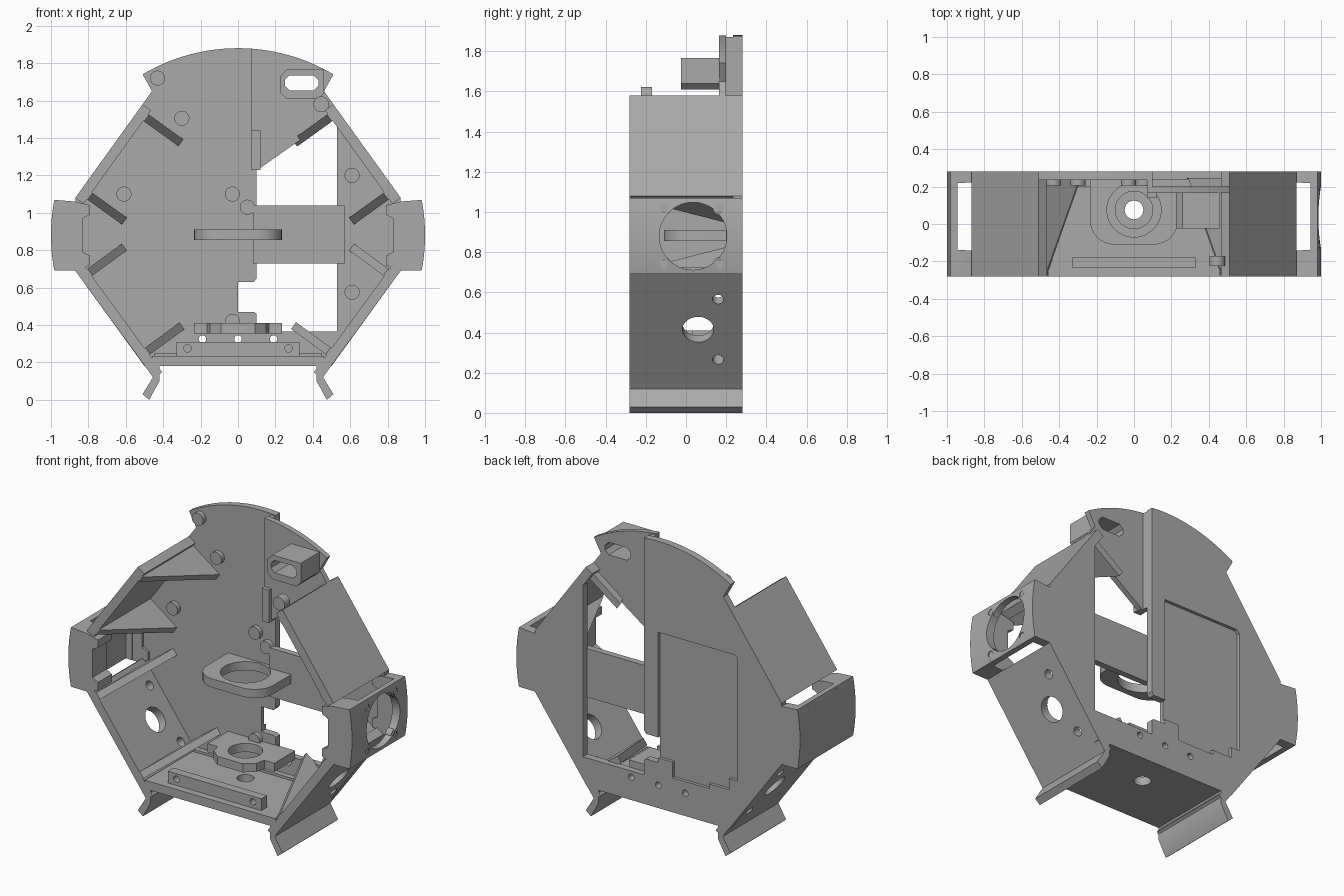
import bpy, bmesh, math
from mathutils import Vector

if "Cube" in bpy.data.objects:
    bpy.data.objects.remove(bpy.data.objects["Cube"])

grey = bpy.data.materials.new("plain grey")
grey.use_nodes = True
grey.diffuse_color = (0.4, 0.4, 0.4, 1)
grey.node_tree.nodes["Principled BSDF"].inputs["Base Color"].default_value = (0.4, 0.4, 0.4, 1)

FRONT, BACK, PLATE = -0.28, 0.28, 0.235   # depth limits and front of the back plate
MID = 0.88                                # height of the ring centres


def finish(name, bm):
    bmesh.ops.recalc_face_normals(bm, faces=bm.faces)
    me = bpy.data.meshes.new(name)
    bm.to_mesh(me)
    bm.free()
    me.materials.append(grey)
    ob = bpy.data.objects.new(name, me)
    bpy.context.scene.collection.objects.link(ob)
    return ob


def prism(name, pts, a, b, axis="y"):
    """Extrude a 2D outline between a and b along an axis."""
    bm = bmesh.new()
    place = {"y": lambda p, t: (p[0], t, p[1]), "z": lambda p, t: (p[0], p[1], t)}[axis]
    lo = [bm.verts.new(place(p, a)) for p in pts]
    hi = [bm.verts.new(place(p, b)) for p in pts]
    bm.faces.new(lo)
    bm.faces.new(hi)
    for i in range(len(pts)):
        j = (i + 1) % len(pts)
        bm.faces.new((lo[i], lo[j], hi[j], hi[i]))
    return finish(name, bm)


def box(name, x0, x1, y0, y1, z0, z1):
    return prism(name, [(x0, z0), (x1, z0), (x1, z1), (x0, z1)], y0, y1)


def rod(name, p, q, r, n=32):
    """Cylinder from p to q."""
    p, q = Vector(p), Vector(q)
    bm = bmesh.new()
    bmesh.ops.create_cone(bm, cap_ends=True, segments=n, radius1=r, radius2=r, depth=(q - p).length)
    rot = (q - p).to_track_quat("Z", "Y").to_matrix().to_4x4()
    rot.translation = (p + q) / 2
    bm.transform(rot)
    return finish(name, bm)


def hole(x, z, r, y0=-0.4, y1=0.4):
    return rod("cutter", (x, y0, z), (x, y1, z), r)


def cut(ob, cutters):
    for c in cutters:
        m = ob.modifiers.new("cut", "BOOLEAN")
        m.operation, m.solver, m.object = "DIFFERENCE", "EXACT", c
    bpy.context.view_layer.update()
    dg = bpy.context.evaluated_depsgraph_get()
    me = bpy.data.meshes.new_from_object(ob.evaluated_get(dg))
    ob.modifiers.clear()
    ob.data = me
    for c in cutters:
        bpy.data.objects.remove(c)
    return ob


def arc(x0, x1, n=14):
    """Points on the unit-radius top arc."""
    xs = [x0 + (x1 - x0) * i / n for i in range(n + 1)]
    return [(x, MID + math.sqrt(1 - x * x)) for x in xs]


def rounded(x0, x1, y0, y1, r, n=8):
    """Plan outline with two rounded front corners."""
    pts = [(x1, y1), (x0, y1)]
    for cx, start in ((x0 + r, math.pi), (x1 - r, 1.5 * math.pi)):
        for i in range(n + 1):
            t = start + i / n * math.pi / 2
            pts.append((cx + r * math.cos(t), y0 + r + r * math.sin(t)))
    return pts


# Back plate with window, pocket and screw holes
outline = arc(0.1, -0.51) + [(-0.46, 1.65), (-0.51, 1.58), (-0.87, 1.08), (-0.87, 0.69),
    (-0.5, 0.18), (0.5, 0.18), (0.87, 0.69), (0.87, 1.08), (0.53, 1.55), (0.53, 0.365),
    (0.1, 0.365), (0.1, 0.46), (0.085, 0.47), (0, 0.47), (0, 0.63), (0.085, 0.63), (0.1, 0.65)]
back_plate = prism("back_plate", outline, PLATE, BACK)
screws = [(-0.43, 1.72), (-0.3, 1.505), (-0.61, 1.1), (-0.03, 1.1), (0.05, 1.03),
          (-0.03, 0.42), (0.61, 1.2), (0.61, 0.575)]
pocket = prism("cutter", [(0, 0.5), (0, 1.3), (-0.54, 1.3), (-0.56, 1.28), (-0.56, 0.5),
    (-0.5, 0.5), (-0.5, 0.43), (-0.36, 0.43), (-0.36, 0.4), (-0.1, 0.4), (-0.1, 0.5)], 0.26, 0.4)
cut(back_plate, [pocket, hole(0.74, MID, 0.08)]
    + [hole(x, z, 0.02) for x, z in screws + [(-0.19, 0.325), (0, 0.325), (0.19, 0.325)]])
for x, z in screws:
    boss = rod("screw_boss", (x, 0.205, z), (x, PLATE + 0.005, z), 0.04)
    cut(boss, [hole(x, z, 0.02)])

# Upper plate beside the seam, with the slotted housing
seam = [(0.07, 1.24)] + arc(0.07, 0.51) + [(0.46, 1.65), (0.51, 1.58), (0.475, 1.49), (0.12, 1.24)]
upper_plate = prism("upper_plate", seam, 0.165, 0.2)
housing = prism("slotted_housing", [(0.26, 1.61), (0.43, 1.61), (0.46, 1.64), (0.46, 1.765),
    (0.26, 1.765), (0.225, 1.73), (0.225, 1.645)], -0.025, 0.17)
slot = [(0.275, 1.655), (0.405, 1.655), (0.43, 1.68), (0.43, 1.71), (0.405, 1.735),
        (0.275, 1.735), (0.25, 1.71), (0.25, 1.68)]
cut(housing, [prism("cutter", slot, -0.4, 0.4)])
cut(upper_plate, [prism("cutter", slot, -0.4, 0.4), hole(0.15, 1.81, 0.02)])
box("seam_rib", 0.07, 0.1, 0.165, 0.24, 1.23, 1.87)
box("seam_stop", 0.07, 0.12, 0.14, 0.2, 1.23, 1.44)
box("cross_band", 0.08, 0.57, 0.2, 0.24, 0.73, 1.04)
lug = rod("corner_lug", (0.445, -0.225, 1.58), (0.445, -0.17, 1.58), 0.042)
cut(lug, [hole(0.445, 1.58, 0.02)])

# Bottom wall
floor = box("bottom_wall", -0.46, 0.46, FRONT, BACK, 0.18, 0.235)
cut(floor, [rod("cutter", (0, 0.075, 0), (0, 0.075, 0.3), 0.05)])
bar = box("front_bar", -0.33, 0.33, -0.235, -0.18, 0.23, 0.31)
cut(bar, [hole(x, 0.275, 0.02) for x in (-0.27, 0.27)])
box("back_ledge", -0.45, 0.45, 0.2, BACK - 0.01, 0.2, 0.25)

# Two holder shelves on the back plate
shelf = prism("upper_holder", rounded(-0.235, 0.235, -0.11, 0.24, 0.13), 0.855, 0.91, "z")
cut(shelf, [rod("cutter", (0, 0.075, 0.7), (0, 0.075, 1), 0.145, 48)])
ears = [(-0.235, 0.24), (-0.235, 0.03), (-0.165, 0.03), (-0.15, -0.03), (-0.09, -0.08),
        (0.09, -0.08), (0.15, -0.03), (0.165, 0.03), (0.235, 0.03), (0.235, 0.24)]
shelf = prism("lower_holder", ears, 0.355, 0.41, "z")
cut(shelf, [rod("cutter", (0, 0.075, 0.3), (0, 0.075, 0.5), 0.1, 48)])

# Side panels, gussets, ring blocks and feet, mirrored
for s, side in ((1, "left"), (-1, "right")):
    for level, p, q in (("upper", (0.87, 1.08), (0.51, 1.58)), ("lower", (0.87, 0.69), (0.45, 0.115))):
        p, q = Vector((p[0] * s, p[1])), Vector((q[0] * s, q[1]))
        d = (q - p).normalized()
        n = Vector((-d.y, d.x))
        if n.x * s > 0:
            n = -n
        t = 0.055
        panel = prism(f"{side}_{level}_panel", [p, q, q + n * t, p + n * t], FRONT, BACK)

        def through(z, y, r):
            c = p + (q - p) * ((z - p.y) / (q.y - p.y))
            a, b = c - n * 0.1, c + n * 0.12
            return rod("cutter", (a.x, y, a.y), (b.x, y, b.y), r)
        z0 = 1.35 if level == "upper" else 0.415
        cut(panel, [through(z0, 0.06, 0.078)]
            + [through(z0 + dz, y, 0.028) for dz in (-0.15, 0.15) for y in (-0.2, 0.16)])

        # Triangular gussets tapering towards the front
        length = (q - p).length
        for at in (0.03, length - (0.07 if level == "upper" else 0.16)):
            bm = bmesh.new()
            for e in (at, at + 0.045):
                base = p + d * e
                for depth, y in ((0.03, PLATE + 0.01), (0.29, PLATE + 0.01), (0.06, FRONT), (0.03, FRONT)):
                    c = base + n * depth
                    bm.verts.new((c.x, y, c.y))
            bmesh.ops.convex_hull(bm, input=bm.verts)
            finish(f"{side}_{level}_gusset", bm)

    # Curved ring block, hollow behind its front bar
    rim = [(s * math.cos(a), MID + math.sin(a)) for a in (0.19 * (i / 8 - 1) for i in range(17))]
    inner = [(0.87, 1.06), (0.79, 1.04), (0.79, 0.99), (0.83, 0.97), (0.83, 0.79),
             (0.79, 0.77), (0.79, 0.72), (0.87, 0.69)]
    block = prism(f"{side}_ring_block", rim + [(s * x, z) for x, z in inner], FRONT, BACK)
    lo, hi = sorted((0.87 * s, 0.945 * s))
    lo2, hi2 = sorted((0.7 * s, 0.9 * s))
    bolts = [(y, z) for y in (-0.11, 0.17) for z in (0.74, 1.02)]
    cut(block, [box("cutter", lo, hi, -0.14, 0.22, 0.5, 1.3),
                box("cutter", lo2, hi2, -0.141, 0.221, 0.6, 1.2),
                rod("cutter", (0.7 * s, 0.035, MID), (1.1 * s, 0.035, MID), 0.168, 48),
                hole(s * 0.9, MID, 0.02, -0.4, -0.1)]
        + [rod("cutter", (0.92 * s, y, z), (1.1 * s, y, z), 0.02) for y, z in bolts])
    for y, z in bolts:
        washer = rod("bolt_boss", (0.945 * s, y, z), (0.985 * s, y, z), 0.036)
        cut(washer, [rod("cutter", (0.9 * s, y, z), (1.1 * s, y, z), 0.02)])

    # Splayed foot
    foot = [(0.42, 0.2), (0.42, 0.1), (0.475, 0.0), (0.51, 0.03), (0.455, 0.12), (0.51, 0.2)]
    prism(f"{side}_foot", [(s * x, z) for x, z in foot], FRONT, BACK)

# Smooth round walls, keep edges sharp
for ob in bpy.context.scene.objects:
    if ob.type == "MESH":
        ob.data.shade_smooth()
        ob.data.set_sharp_from_angle(angle=math.radians(30))
